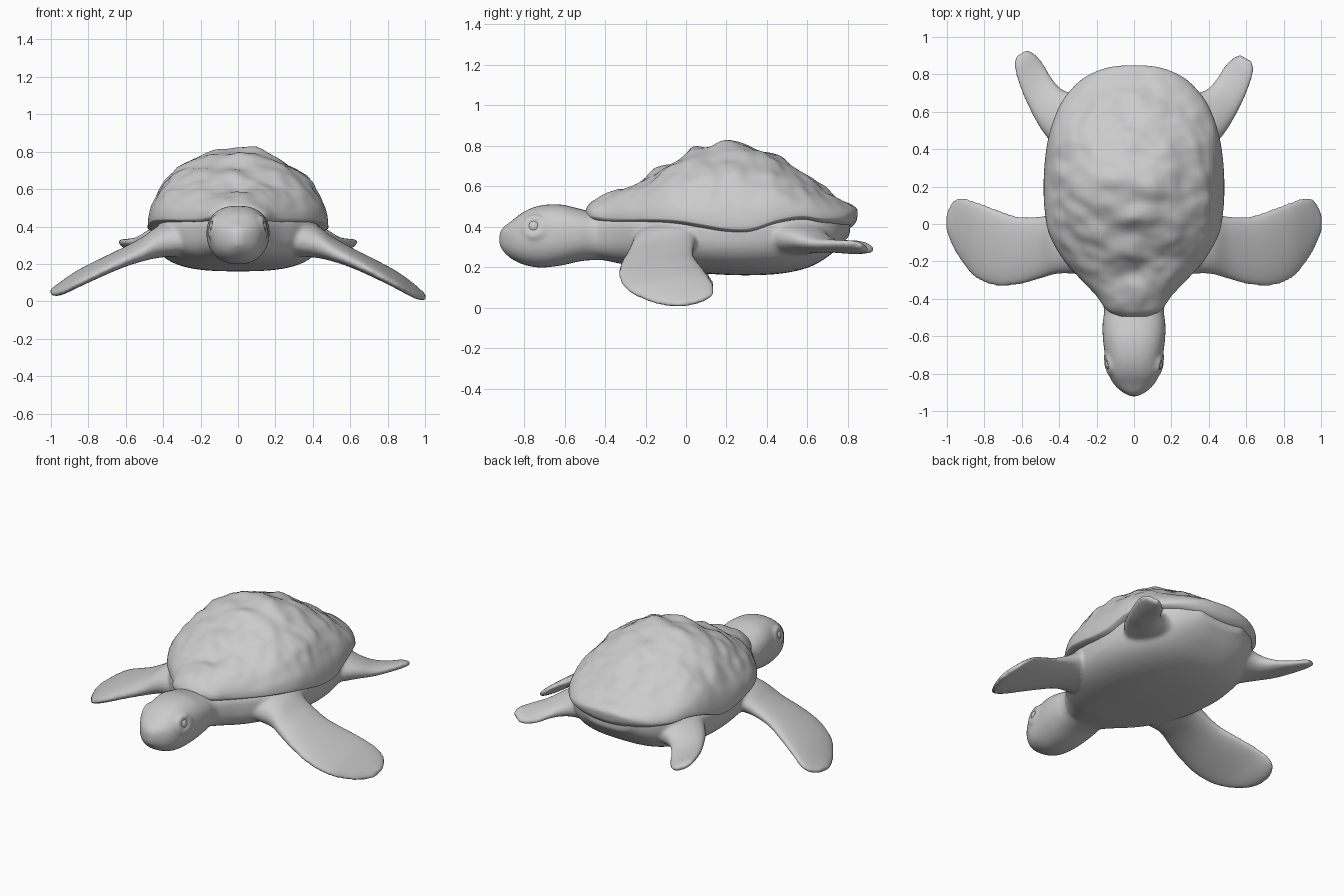
import bpy, bmesh, math
from mathutils import Vector, noise

V = Vector


def spline(a, b, c, d, t):
    return 0.5 * (2 * b + (c - a) * t + (2 * a - 5 * b + 4 * c - d) * t * t
                  + (3 * b - a - 3 * c + d) * t ** 3)


def loft(name, sections, power=2.0, steps=5, sides=48, bump=None):
    """Skin a closed tube through sections of (centre, side, up, down) vectors."""
    rows, n = [], len(sections)
    for i in range(n - 1):
        quad = [sections[max(0, min(n - 1, i + k))] for k in (-1, 0, 1, 2)]
        for s in range(steps):
            rows.append([spline(*p, s / steps) for p in zip(*quad)])
    rows.append(sections[-1])
    bm = bmesh.new()
    rings = []
    for centre, side, up, down in rows:
        ring = []
        for k in range(sides):
            a = 2 * math.pi * k / sides
            c, s = math.cos(a), math.sin(a)
            p = centre + side * math.copysign(abs(c) ** (2 / power), c)
            p = p + (up if s > 0 else down) * abs(s) ** (2 / power)
            ring.append(bm.verts.new(p))
        rings.append(ring)
    for r, q in zip(rings, rings[1:]):
        for k in range(sides):
            j = (k + 1) % sides
            bm.faces.new((r[k], r[j], q[j], q[k]))
    bm.faces.new(rings[0])
    bm.faces.new(rings[-1])
    bmesh.ops.recalc_face_normals(bm, faces=bm.faces)
    if bump:
        bm.normal_update()
        moves = [(v, v.normal * bump(v.co)) for v in bm.verts]
        for v, m in moves:
            v.co += m
    mesh = bpy.data.meshes.new(name)
    bm.to_mesh(mesh)
    bm.free()
    for f in mesh.polygons:
        f.use_smooth = True
    ob = bpy.data.objects.new(name, mesh)
    bpy.context.collection.objects.link(ob)
    return ob


def along_y(rows):
    """Rows of (y, half width, middle z, top z, bottom z)."""
    return [(V((0, y, m)), V((w, 0, 0)), V((0, 0, t - m)), V((0, 0, b - m)))
            for y, w, m, t, b in rows]


def flipper(name, rows, side, lift=0.0, reach=0.0):
    """Rows of (leading edge, trailing edge, half thickness)."""
    out = []
    for i, (a, b, t) in enumerate(rows):
        f = (i / (len(rows) - 1)) ** 2
        a, b = [V((p[0] * side, p[1] + reach * f, p[2] + lift * f)) for p in (a, b)]
        out.append(((a + b) / 2, (a - b) / 2, V((0, 0, t)), V((0, 0, -t))))
    return loft(name, out, 2.2)


# Domed shell with a lumpy, ridged surface and an off-centre peak
def shell_bump(p):
    weight = max(0.0, min(1.0, (p.z - 0.47) / 0.15))
    lumps = noise.noise(p * 6) * 0.022 + noise.noise(p * 14) * 0.012
    ridge = 0.012 * math.exp(-(p.x / 0.08) ** 2) * math.sin(p.y * 30)
    peak = 0.018 * math.exp(-((p.x - 0.06) ** 2 + (p.y - 0.18) ** 2) / 0.005)
    return weight * (lumps + ridge + peak)


loft("shell", along_y([
    (-0.495, 0.07, 0.465, 0.492, 0.44), (-0.46, 0.145, 0.455, 0.53, 0.42),
    (-0.38, 0.205, 0.445, 0.57, 0.40), (-0.28, 0.30, 0.44, 0.605, 0.40),
    (-0.18, 0.385, 0.44, 0.655, 0.40), (-0.05, 0.455, 0.435, 0.73, 0.39),
    (0.08, 0.478, 0.415, 0.785, 0.365), (0.20, 0.483, 0.395, 0.81, 0.345),
    (0.32, 0.478, 0.395, 0.785, 0.345), (0.45, 0.46, 0.435, 0.74, 0.395),
    (0.57, 0.425, 0.455, 0.665, 0.415), (0.67, 0.375, 0.445, 0.595, 0.39),
    (0.76, 0.295, 0.445, 0.54, 0.385), (0.81, 0.215, 0.455, 0.515, 0.395),
    (0.838, 0.13, 0.465, 0.495, 0.42), (0.848, 0.05, 0.47, 0.48, 0.455)]),
    sides=96, steps=8, bump=shell_bump)

# Belly and flat underside
body = loft("skin", along_y([
    (-0.47, 0.14, 0.37, 0.46, 0.25), (-0.36, 0.22, 0.37, 0.48, 0.225),
    (-0.25, 0.32, 0.38, 0.48, 0.205), (-0.10, 0.41, 0.39, 0.47, 0.188),
    (0.10, 0.445, 0.38, 0.46, 0.168), (0.30, 0.45, 0.38, 0.46, 0.16),
    (0.48, 0.425, 0.395, 0.47, 0.170), (0.62, 0.37, 0.41, 0.48, 0.205),
    (0.73, 0.29, 0.42, 0.48, 0.275), (0.81, 0.16, 0.43, 0.46, 0.36)]), 2.8)

# Head and neck
head = loft("head", along_y([
    (-0.922, 0.018, 0.345, 0.37, 0.305), (-0.90, 0.06, 0.345, 0.40, 0.275),
    (-0.86, 0.105, 0.345, 0.43, 0.24), (-0.80, 0.138, 0.355, 0.475, 0.212),
    (-0.72, 0.152, 0.36, 0.505, 0.198), (-0.62, 0.166, 0.365, 0.51, 0.208),
    (-0.53, 0.168, 0.365, 0.49, 0.228), (-0.46, 0.16, 0.365, 0.475, 0.235),
    (-0.36, 0.18, 0.365, 0.48, 0.235), (-0.22, 0.18, 0.365, 0.46, 0.24)]), 2.4)
skin = [body, head]

FRONT = [((.24, -.27, .33), (.24, .06, .34), .09),
         ((.40, -.265, .31), (.40, .055, .34), .088),
         ((.51, -.295, .255), (.51, .04, .30), .060),
         ((.62, -.325, .205), (.62, .04, .25), .047),
         ((.74, -.330, .145), (.74, .08, .195), .042),
         ((.85, -.285, .085), (.85, .122, .14), .037),
         ((.93, -.19, .04), (.93, .143, .085), .032),
         ((.975, -.11, .02), (.975, .115, .05), .024),
         ((1.004, -.04, .015), (1.004, .055, .03), .012)]
REAR = [((.30, .28, .33), (.18, .70, .34), .09),
        ((.42, .41, .345), (.32, .70, .34), .08),
        ((.495, .50, .34), (.39, .72, .32), .058),
        ((.56, .61, .32), (.44, .775, .30), .036),
        ((.61, .72, .32), (.485, .845, .28), .028),
        ((.638, .81, .32), (.53, .89, .28), .024),
        ((.636, .865, .31), (.57, .905, .285), .016)]
for side in (1, -1):
    left = side < 0
    # Front and rear flippers, the left ones slightly raised or stretched
    skin.append(flipper("front_flipper", FRONT, side, lift=0.028 * left))
    skin.append(flipper("rear_flipper", REAR, side, reach=0.028 * left))
    # Raised eyelid, blended into the head
    bpy.ops.mesh.primitive_torus_add(
        location=(side * 0.137, -0.75, 0.40), major_radius=0.046, minor_radius=0.015,
        rotation=(0, math.pi / 2 - side * 0.2, -side * 0.2))
    skin.append(bpy.context.object)
    # Eyeball
    bpy.ops.mesh.primitive_uv_sphere_add(
        segments=24, ring_count=12, radius=0.035, location=(side * 0.118, -0.75, 0.40))
    bpy.context.object.name = "eye_left" if left else "eye_right"
    bpy.ops.object.shade_smooth()

# Merge the soft parts into one continuous skin
bpy.ops.object.select_all(action='DESELECT')
for ob in skin:
    ob.select_set(True)
bpy.context.view_layer.objects.active = body
bpy.ops.object.join()
remesh = body.modifiers.new("blend", 'REMESH')
remesh.mode = 'VOXEL'
remesh.voxel_size = 0.011
remesh.use_smooth_shade = True
soften = body.modifiers.new("soften", 'SMOOTH')
soften.factor = 0.5
soften.iterations = 8
